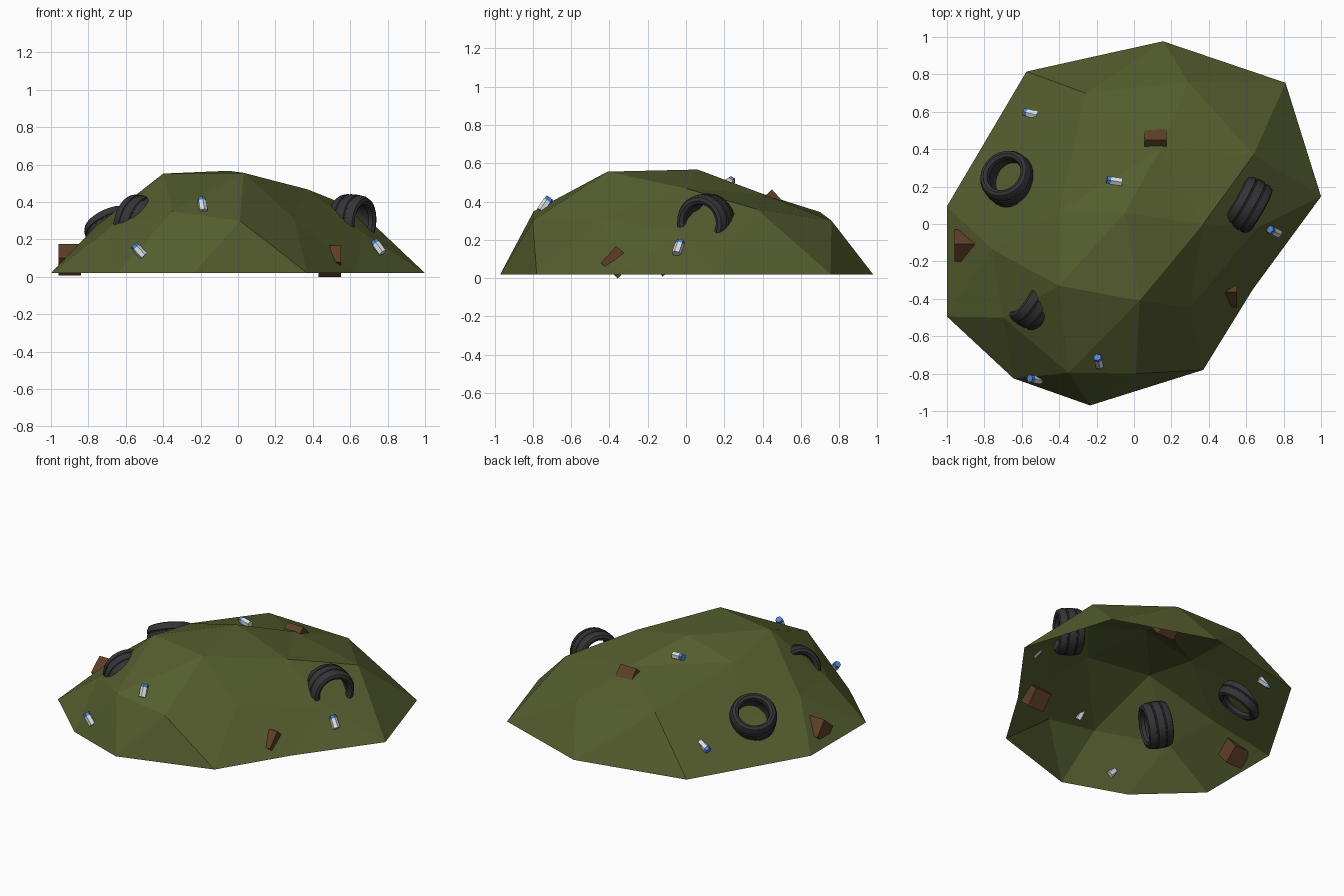
import bpy, bmesh, math
from mathutils import Vector, Matrix

if "Cube" in bpy.data.objects:
    bpy.data.objects.remove(bpy.data.objects["Cube"])


def material(name, rgb):
    m = bpy.data.materials.new(name)
    m.diffuse_color = (*rgb, 1)
    m.use_nodes = True
    m.node_tree.nodes["Principled BSDF"].inputs["Base Color"].default_value = m.diffuse_color
    return m


OLIVE = material("olive", (0.09, 0.11, 0.028))
RUBBER = material("rubber", (0.035, 0.035, 0.038))
BROWN = material("brown", (0.11, 0.048, 0.02))
WHITE = material("pale_grey", (0.7, 0.75, 0.78))
BLUE = material("blue", (0.08, 0.24, 0.72))


def finish(name, bm, mats, matrix=Matrix()):
    me = bpy.data.meshes.new(name)
    bm.to_mesh(me)
    bm.free()
    for m in mats:
        me.materials.append(m)
    ob = bpy.data.objects.new(name, me)
    ob.matrix_world = matrix
    bpy.context.collection.objects.link(ob)
    return ob


def along(center, axis):
    """Place an object whose local z follows the given axis."""
    rot = Vector(axis).to_track_quat('Z', 'Y').to_matrix().to_4x4()
    return Matrix.Translation(center) @ rot


# Mound: open half of a twice-divided icosphere, uneven, five sectors
PEAK = (-0.05, 0.06, 0.567)
SECTORS = [  # upper, corner, ridge, base a, base b
    ((0.37, 0.0, 0.468), (0.66, -0.02, 0.24), (0.64, 0.37, 0.36), (0.635, -0.35, 0.02), (1.0, 0.147, 0.02)),
    ((0.14, 0.40, 0.44), (0.29, 0.76, 0.30), (-0.26, 0.70, 0.345), (0.81, 0.755, 0.02), (0.155, 0.977, 0.02)),
    ((-0.40, 0.065, 0.48), (-0.62, 0.36, 0.21), (-0.76, -0.135, 0.27), (-0.575, 0.815, 0.02), (-1.0, 0.095, 0.02)),
    ((-0.40, -0.33, 0.552), (-0.70, -0.50, 0.25), (-0.35, -0.795, 0.35), (-1.0, -0.495, 0.02), (-0.645, -0.825, 0.02)),
    ((0.03, -0.41, 0.556), (0.01, -0.80, 0.30), (0.30, -0.445, 0.31), (-0.235, -0.97, 0.02), (0.37, -0.78, 0.02)),
]
bm = bmesh.new()
peak = bm.verts.new(PEAK)
rings = [[bm.verts.new(p) for p in s] for s in SECTORS]
for k in range(5):
    t, u, e, a, b = rings[k]
    t2, u2, _, a2, _ = rings[(k + 1) % 5]
    for f in ((peak, t, t2), (t, u, e), (t, e, t2), (e, u2, t2),
              (u, a, b), (u, b, e), (e, b, a2), (e, a2, u2)):
        bm.faces.new(f)
finish("mound", bm, [OLIVE])

# Tyres: closed section revolved about the local z axis
HALF = [(0.092, 0.05), (0.098, 0.07), (0.115, 0.08), (0.132, 0.074), (0.142, 0.055),
        (0.145, 0.034), (0.141, 0.031), (0.141, 0.025), (0.146, 0.022)]
SECTION = HALF + [(r, -z) for r, z in reversed(HALF)] + [(0.1, -0.03), (0.1, 0.03)]


def tyre(name, center, axis, n=28):
    bm = bmesh.new()
    loops = []
    for i in range(n):
        a = math.tau * i / n
        loops.append([bm.verts.new((r * math.cos(a), r * math.sin(a), z)) for r, z in SECTION])
    m = len(SECTION)
    for i in range(n):
        p, q = loops[i], loops[(i + 1) % n]
        for j in range(m):
            bm.faces.new((p[j], p[(j + 1) % m], q[(j + 1) % m], q[j]))
    bmesh.ops.recalc_face_normals(bm, faces=bm.faces)
    ob = finish(name, bm, [RUBBER], along(center, axis))
    bpy.ops.object.select_all(action='DESELECT')
    ob.select_set(True)
    bpy.context.view_layer.objects.active = ob
    bpy.ops.object.shade_smooth_by_angle(angle=math.radians(35))


tyre("tyre_left", (-0.67, 0.24, 0.245), (-0.38, 0.42, 0.82))
tyre("tyre_right", (0.61, 0.105, 0.295), (0.85, -0.48, -0.08))
tyre("tyre_front", (-0.53, -0.42, 0.29), (-0.8, 0.52, 0.25))

# Crates: cubes tipped onto an edge
for name, c, angle in (("crate_back", (0.115, 0.445, 0.378), 42),
                       ("crate_left", (-0.90, -0.115, 0.092), 40),
                       ("crate_right", (0.49, -0.36, 0.083), 48)):
    bm = bmesh.new()
    bmesh.ops.create_cube(bm, size=0.12)
    finish(name, bm, [BROWN],
           Matrix.Translation(c) @ Matrix.Rotation(math.radians(angle), 4, 'X'))


# Cartons: small six-sided prisms with a blue end
def carton(name, center, axis):
    bm = bmesh.new()
    for z, depth, r in ((-0.01, 0.062, 0.024), (0.031, 0.02, 0.022)):
        bmesh.ops.create_cone(bm, cap_ends=True, segments=6, radius1=r, radius2=r,
                              depth=depth, matrix=Matrix.Translation((0, 0, z)))
    for f in bm.faces:
        f.material_index = int(f.calc_center_median().z > 0.025)
    finish(name, bm, [WHITE, BLUE], along(center, axis))


carton("carton_back", (-0.55, 0.59, 0.15), (-0.8, 0.2, -0.35))
carton("carton_top", (-0.105, 0.23, 0.505), (-0.95, 0.15, 0.1))
carton("carton_right", (0.75, -0.04, 0.16), (-0.5, 0.25, 0.7))
carton("carton_front", (-0.19, -0.735, 0.385), (-0.1, 0.4, 0.6))
carton("carton_front_left", (-0.53, -0.83, 0.14), (-0.6, 0.1, 0.65))
